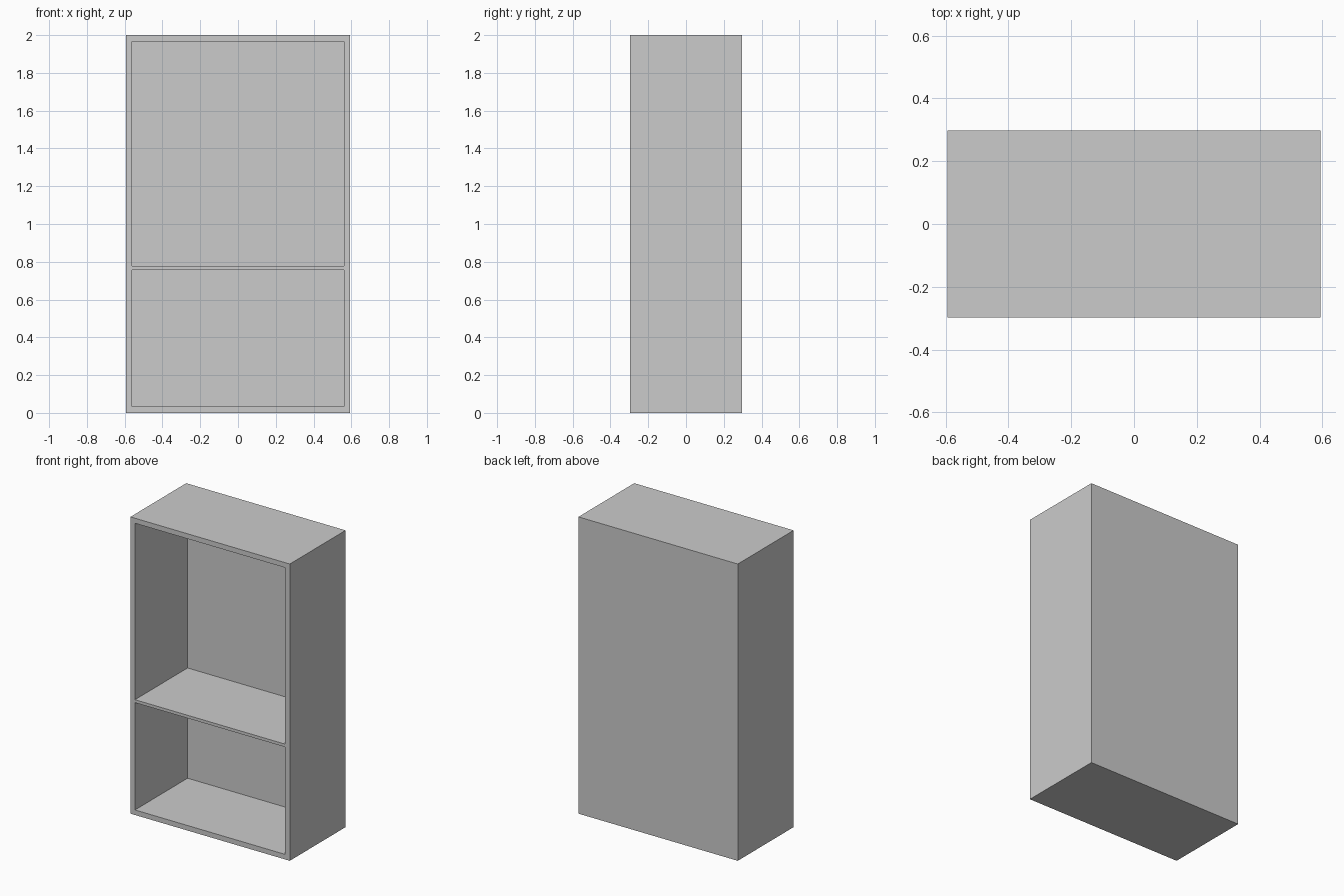
import bpy

if "Cube" in bpy.data.objects:
    bpy.data.objects.remove(bpy.data.objects["Cube"])

grey = bpy.data.materials.new("light_grey")
grey.diffuse_color = (0.6, 0.6, 0.6, 1.0)
grey.use_nodes = True
grey.node_tree.nodes["Principled BSDF"].inputs["Base Color"].default_value = grey.diffuse_color

W, D, H = 0.594, 0.297, 2.0    # half width, half depth, height
T = 0.034                      # board thickness
INNER = W - T                  # inner face of the sides
BACK = D - T                   # front face of the back panel


def board(name, x0, x1, y0, y1, z0, z1):
    bpy.ops.mesh.primitive_cube_add(
        size=1, location=((x0 + x1) / 2, (y0 + y1) / 2, (z0 + z1) / 2))
    ob = bpy.context.object
    ob.name = name
    ob.scale = (x1 - x0, y1 - y0, z1 - z0)
    bpy.ops.object.transform_apply(location=False, rotation=False, scale=True)
    ob.data.materials.append(grey)


# Upright boards
board("left_side", -W, -INNER, -D, BACK, 0, H)
board("right_side", INNER, W, -D, BACK, 0, H)
board("back_panel", -W, W, BACK, D, 0, H)

# Horizontal boards
for name, z0, z1 in (("bottom_board", 0, T),
                     ("middle_shelf", 0.757, 0.777),
                     ("top_board", H - T, H)):
    board(name, -INNER, INNER, -D, BACK, z0, z1)
